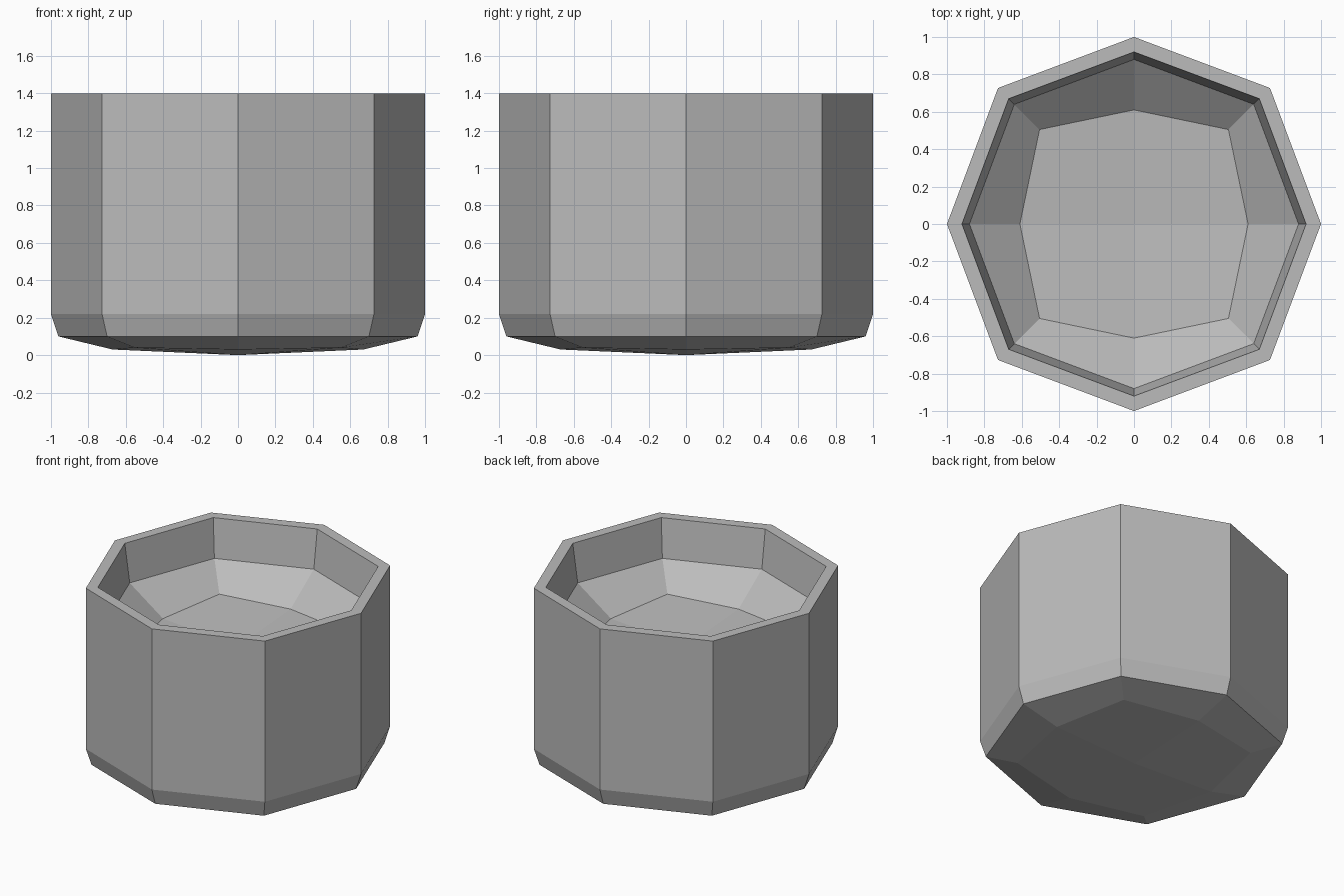
import bpy, bmesh

cube = bpy.data.objects.get("Cube")
if cube:
    bpy.data.objects.remove(cube, do_unlink=True)

stone = bpy.data.materials.new("grey_stone")
stone.use_nodes = True
grey = (0.5, 0.5, 0.5, 1.0)
stone.diffuse_color = grey
stone.node_tree.nodes["Principled BSDF"].inputs["Base Color"].default_value = grey

DIRECTIONS = [(1, 0), (1, 1), (0, 1), (-1, 1), (-1, 0), (-1, -1), (0, -1), (1, -1)]

# Cross-section from underside to bowl floor:
# (axis distance, axis z, corner distance, corner z)
PROFILE = [
    (0.67, 0.03, 0.55, 0.04),    # underside
    (0.96, 0.10, 0.70, 0.10),    # lower bevel
    (1.00, 0.22, 0.727, 0.22),   # wall foot
    (1.00, 1.40, 0.727, 1.40),   # outer rim
    (0.92, 1.40, 0.67, 1.40),    # inner rim
    (0.88, 1.12, 0.64, 1.12),    # bowl edge
    (0.61, 0.93, 0.505, 0.945),  # bowl floor
]

bm = bmesh.new()


def add_ring(axis, axis_z, corner, corner_z):
    ring = []
    for dx, dy in DIRECTIONS:
        r, z = (corner, corner_z) if dx and dy else (axis, axis_z)
        ring.append(bm.verts.new((dx * r, dy * r, z)))
    return ring


def fill_dish(ring, depth):
    """Close a ring with four quads meeting at a centre point."""
    centre = bm.verts.new((0, 0, depth))
    for i in range(0, 8, 2):
        bm.faces.new((centre, ring[i], ring[i + 1], ring[(i + 2) % 8]))


rings = [add_ring(*p) for p in PROFILE]
for a, b in zip(rings, rings[1:]):
    for i in range(8):
        j = (i + 1) % 8
        bm.faces.new((a[i], a[j], b[j], b[i]))
fill_dish(rings[0], 0.0)
fill_dish(rings[-1], 0.89)
bmesh.ops.recalc_face_normals(bm, faces=bm.faces)

mesh = bpy.data.meshes.new("octagonal_bowl")
bm.to_mesh(mesh)
bm.free()
mesh.materials.append(stone)
bowl = bpy.data.objects.new("octagonal_bowl", mesh)
bpy.context.collection.objects.link(bowl)
